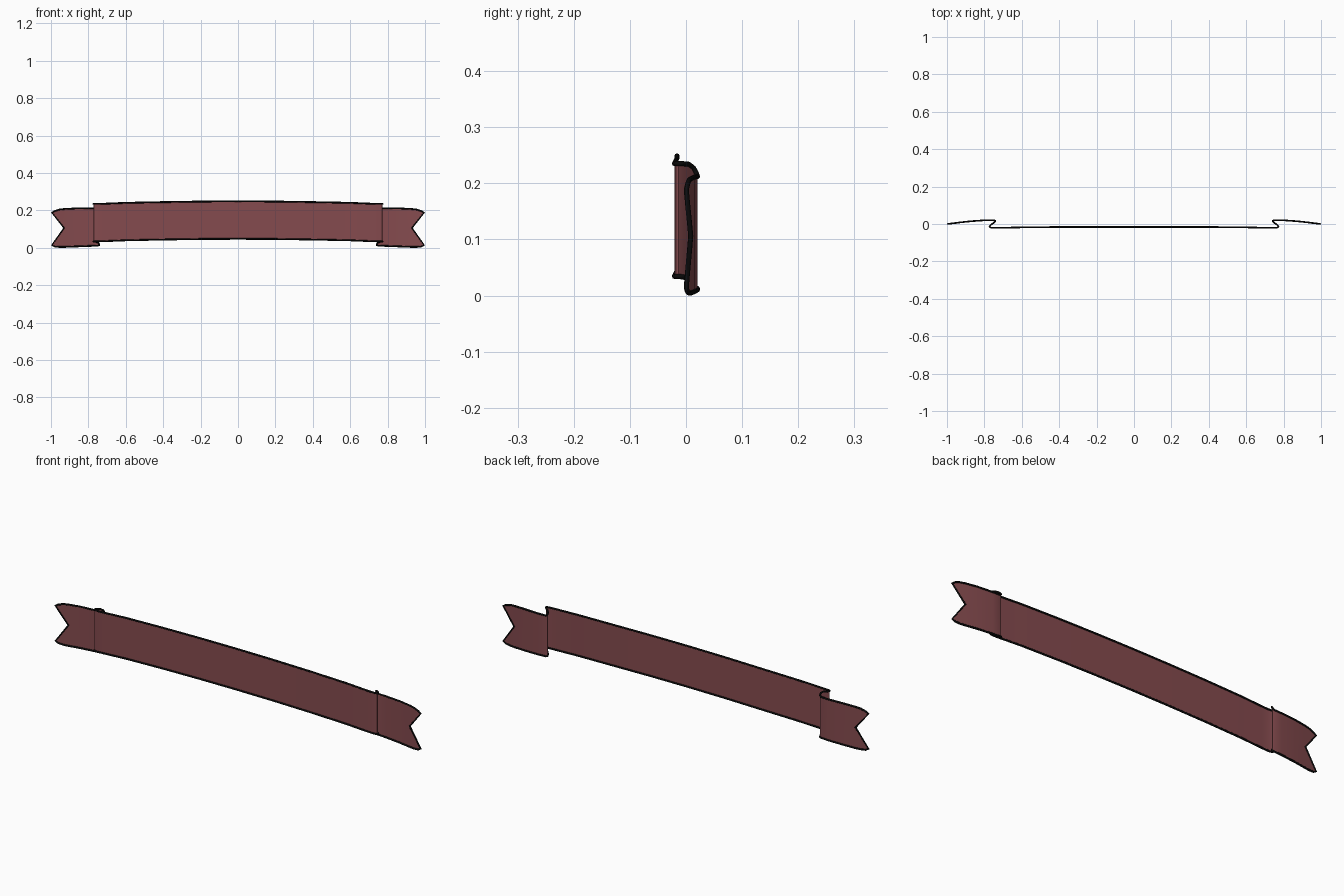
import bpy

if "Cube" in bpy.data.objects:
    bpy.data.objects.remove(bpy.data.objects["Cube"])

def material(name, rgb):
    m = bpy.data.materials.new(name)
    m.diffuse_color = (*rgb, 1)
    m.use_nodes = True
    m.node_tree.nodes["Principled BSDF"].inputs["Base Color"].default_value = m.diffuse_color
    return m

red = material("dusty red", (0.235, 0.070, 0.077))
black = material("black", (0.003, 0.003, 0.003))

# Right half of the ribbon, centre to tail tip: x, y, bottom z, top z
half = [(0, -.016, .048, .249), (.2, -.016, .047, .248), (.4, -.016, .044, .245),
        (.6, -.018, .040, .241), (.72, -.0205, .035, .236), (.755, -.0205, .034, .235),
        (.77, -.018, .034, .235), (.773, -.013, .034, .235), (.766, -.005, .033, .235),
        (.752, .005, .030, .234), (.743, .013, .022, .228), (.742, .018, .014, .219),
        (.750, .0205, .012, .213), (.79, .0205, .010, .212), (.87, .015, .007, .211),
        (.93, .0085, .0045, .208), (.955, .005, .0045, .205), (.98, .0025, .007, .197),
        (.995, .0005, .015, .188)]
NOTCH = 15                       # column where the swallow tail is cut in
n = len(half)

verts, faces = [], []
for s in (1, -1):
    base = len(verts)
    for x, y, b, t in half:
        verts += [(s * x, y, b), (s * x, y, (b + t) / 2), (s * x, y, t)]
    for i in range(n - 1):
        a, c = base + 3 * i, base + 3 * (i + 1)
        if i < NOTCH:
            new = [(a, c, c + 1, a + 1), (a + 1, c + 1, c + 2, a + 2)]
        else:                    # tail points fan out from the notch
            m = base + 3 * NOTCH + 1
            new = [(a, c, m), (m, c + 2, a + 2)]
        faces += [f if s > 0 else f[::-1] for f in new]

# Ribbon sheet
mesh = bpy.data.meshes.new("ribbon")
mesh.from_pydata(verts, [], faces)
mesh.materials.append(red)
ribbon = bpy.data.objects.new("ribbon", mesh)
bpy.context.collection.objects.link(ribbon)
bpy.context.view_layer.objects.active = ribbon
ribbon.select_set(True)
bpy.ops.object.mode_set(mode='EDIT')
bpy.ops.mesh.select_all(action='SELECT')
bpy.ops.mesh.remove_doubles(threshold=0.0001)
bpy.ops.mesh.delete_loose()
bpy.ops.object.mode_set(mode='OBJECT')
bpy.ops.object.shade_smooth_by_angle()

# Black outline cord following the ribbon's boundary
nx, ny, nb, nt = half[NOTCH]
mid = (nx, ny, (nb + nt) / 2)
right = ([(x, y, t) for x, y, b, t in half] + [mid]
         + [(x, y, b) for x, y, b, t in reversed(half)])
left = [(-x, y, z) for x, y, z in reversed(right[1:-1])]
loop = right + left
curve = bpy.data.curves.new("outline", 'CURVE')
curve.dimensions = '3D'
curve.bevel_depth = 0.0045
curve.bevel_resolution = 2
spline = curve.splines.new('POLY')
spline.points.add(len(loop) - 1)
for p, co in zip(spline.points, loop):
    p.co = (*co, 1)
spline.use_cyclic_u = True
curve.materials.append(black)
bpy.context.collection.objects.link(bpy.data.objects.new("outline", curve))
